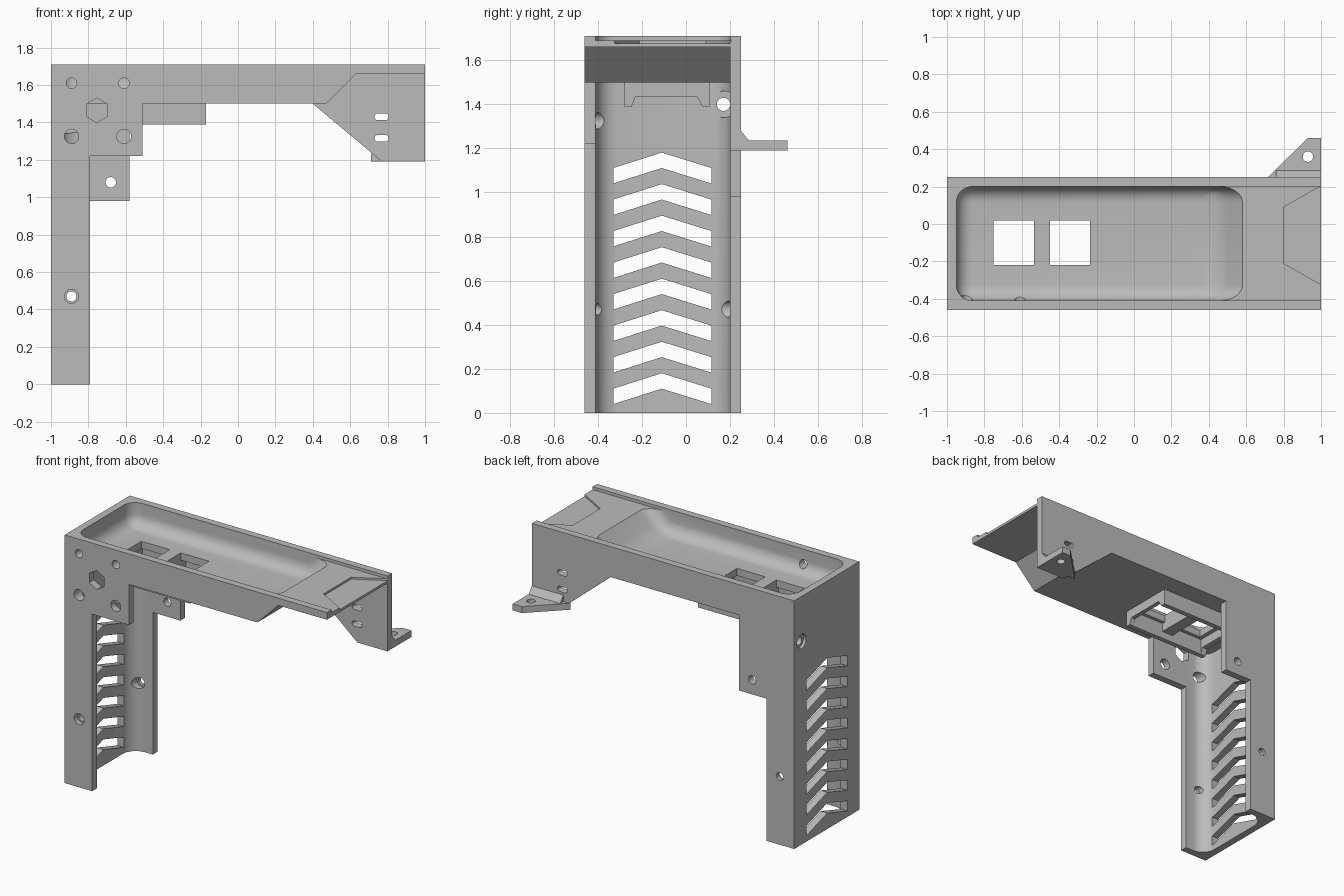
import bpy, bmesh, math
from mathutils import Vector

if "Cube" in bpy.data.objects:
    bpy.data.objects.remove(bpy.data.objects["Cube"])

grey = bpy.data.materials.new("plain grey")
grey.use_nodes = True
grey.diffuse_color = (0.5, 0.5, 0.5, 1)
grey.node_tree.nodes["Principled BSDF"].inputs["Base Color"].default_value = grey.diffuse_color

FRONT, BACK = -0.46, 0.25       # outer side faces
IN_F, IN_B = -0.41, 0.2         # inner side faces
PLACE = {"x": lambda p, d: (d, p[0], p[1]),
         "y": lambda p, d: (p[0], d, p[1]),
         "z": lambda p, d: (p[0], p[1], d)}


def prism(name, pts, axis, start, end, round_if=None, radius=0.1):
    """Extrude a 2D profile along an axis, optionally rounding chosen edges."""
    bm = bmesh.new()
    face = bm.faces.new([bm.verts.new(PLACE[axis](p, start)) for p in pts])
    ext = bmesh.ops.extrude_face_region(bm, geom=[face])["geom"]
    shift = Vector(PLACE[axis]((0, 0), end - start))
    bmesh.ops.translate(bm, vec=shift, verts=[g for g in ext if isinstance(g, bmesh.types.BMVert)])
    bmesh.ops.recalc_face_normals(bm, faces=bm.faces)
    if round_if:
        edges = [e for e in bm.edges if round_if(e.verts[0].co, e.verts[1].co)]
        bmesh.ops.bevel(bm, geom=edges, offset=radius, segments=8, profile=0.5, affect="EDGES")
    mesh = bpy.data.meshes.new(name)
    bm.to_mesh(mesh)
    bm.free()
    mesh.materials.append(grey)
    ob = bpy.data.objects.new(name, mesh)
    bpy.context.collection.objects.link(ob)
    return ob


def rect(x0, x1, y0, y1):
    return [(x0, y0), (x1, y0), (x1, y1), (x0, y1)]


def ring(x, y, r, sides=28, turn=0.0):
    steps = [turn + math.tau * i / sides for i in range(sides)]
    return [(x + r * math.cos(a), y + r * math.sin(a)) for a in steps]


def combine(ob, tool, op="DIFFERENCE"):
    mod = ob.modifiers.new("shape", "BOOLEAN")
    mod.operation, mod.object, mod.solver = op, tool, "EXACT"
    bpy.context.view_layer.objects.active = ob
    bpy.ops.object.modifier_apply(modifier=mod.name)
    bpy.data.objects.remove(tool)


def cut(ob, pts, axis, start, end, **kw):
    combine(ob, prism("cutter", pts, axis, start, end, **kw))


# Column and beam as one solid
body = prism("bracket_body", [(-1, 0), (-0.79, 0), (-0.79, 1.5), (0.47, 1.5), (0.63, 1.66),
                              (1, 1.66), (1, 1.71), (-1, 1.71)], "y", FRONT, BACK)

# Open channel down the column, with rounded inner corners
cut(body, rect(-0.95, -0.6, IN_F, IN_B), "z", -0.1, 1.5, radius=0.1,
    round_if=lambda a, b: abs(a.z - b.z) > 1 and a.x < -0.9)

# Tray scooped out of the beam, ramping up to a flat end
cut(body, [(-0.95, 1.55), (0.44, 1.55), (0.69, 1.8), (-0.95, 1.8)], "y", IN_F, IN_B,
    round_if=lambda a, b: min(a.z, b.z) < 1.6, radius=0.085)
cut(body, rect(0.3, 1.1, IN_F, IN_B), "z", 1.69, 1.8)

# Plain angular recess at the tray end
cut(body, [(0.8, 0.09), (0.8, -0.21), (1.1, -0.38), (1.1, 0.26)][::-1], "z", 1.677, 1.689 + 0.004)

# Side plates
sides = [("front_plate", [(-0.8, 1.22), (-0.51, 1.22), (-0.51, 1.52), (-0.8, 1.52)], FRONT, IN_F),
         ("back_plate", [(-0.8, 0.98), (-0.58, 0.98), (-0.58, 1.52), (-0.8, 1.52)], IN_B, BACK),
         ("end_plate", [(0.4, 1.5), (0.77, 1.19), (1, 1.19), (1, 1.68), (0.4, 1.68)], IN_B, BACK)]
for name, pts, y0, y1 in sides:
    combine(body, prism(name, pts, "y", y0, y1), "UNION")

# Chevron vents in the column's outer wall
for i in range(8):
    z = 0.04 + 0.143 * i
    cut(body, [(-0.33, z), (-0.11, z + 0.07), (0.115, z), (0.115, z + 0.07),
               (-0.11, z + 0.14), (-0.33, z + 0.07)], "x", -1.1, -0.8)

# Windows in the tray floor
for x in (-0.75, -0.45):
    cut(body, rect(x, x + 0.215, -0.22, 0.02), "z", 1.3, 1.6)

# Screw holes and hexagonal hole in the front
for x in (-0.89, -0.61):
    cut(body, ring(x, 1.61, 0.028), "y", -0.5, -0.3)
    cut(body, ring(x, 1.325, 0.038), "y", -0.5, -0.3)
cut(body, ring(-0.755, 1.465, 0.065, 6, math.pi / 6), "y", -0.5, -0.3)
cut(body, ring(-0.89, 0.47, 0.027), "y", -0.5, 0.3)
cut(body, ring(-0.89, 0.47, 0.038), "y", -0.5, -0.425)
cut(body, ring(-0.89, 0.47, 0.038), "y", 0.1, 0.225)
cut(body, ring(-0.68, 1.08, 0.028), "y", 0.1, 0.3)

# Cable hole through the outer wall, stepped on both sides
for radius, x0, x1 in ((0.03, -1.1, -0.7), (0.05, -1.1, -0.98), (0.06, -0.94, -0.75)):
    cut(body, ring(0.17, 1.4, radius), "x", x0, x1)

# Slots in the end plate
for z in (1.315, 1.43):
    cut(body, rect(0.73, 0.805, z - 0.018, z + 0.018), "y", 0.1, 0.3, radius=0.0175,
        round_if=lambda a, b: abs(a.y - b.y) > 0.1)

# Frame around the windows, below the tray
frame = prism("switch_frame", rect(-0.82, -0.17, -0.28, 0.11), "z", 1.39, 1.51)
cut(frame, rect(-0.78, -0.2, -0.245, 0.075), "z", 1.3, 1.6)
cut(frame, [(-0.25, 1.38), (0.08, 1.38), (0.05, 1.435), (-0.23, 1.435)], "x", -0.9, -0.1)
divider = prism("switch_divider", rect(-0.535, -0.45, -0.26, 0.09), "z", 1.44, 1.51)

# Tab with a screw hole, and its sloped root
tab = prism("mounting_tab", [(0.71, 0.245), (0.93, 0.46), (1, 0.46), (1, 0.245)], "z", 1.19, 1.235)
cut(tab, ring(0.93, 0.36, 0.028), "z", 1.1, 1.3)
root = prism("tab_root", [(0.245, 1.285), (0.245, 1.23), (0.29, 1.23)], "x", 0.76, 1)

# Smooth curves, crisp edges
for ob in (body, frame, divider, tab, root):
    bpy.ops.object.select_all(action="DESELECT")
    ob.select_set(True)
    bpy.context.view_layer.objects.active = ob
    bpy.ops.object.shade_smooth_by_angle(angle=math.radians(30))
